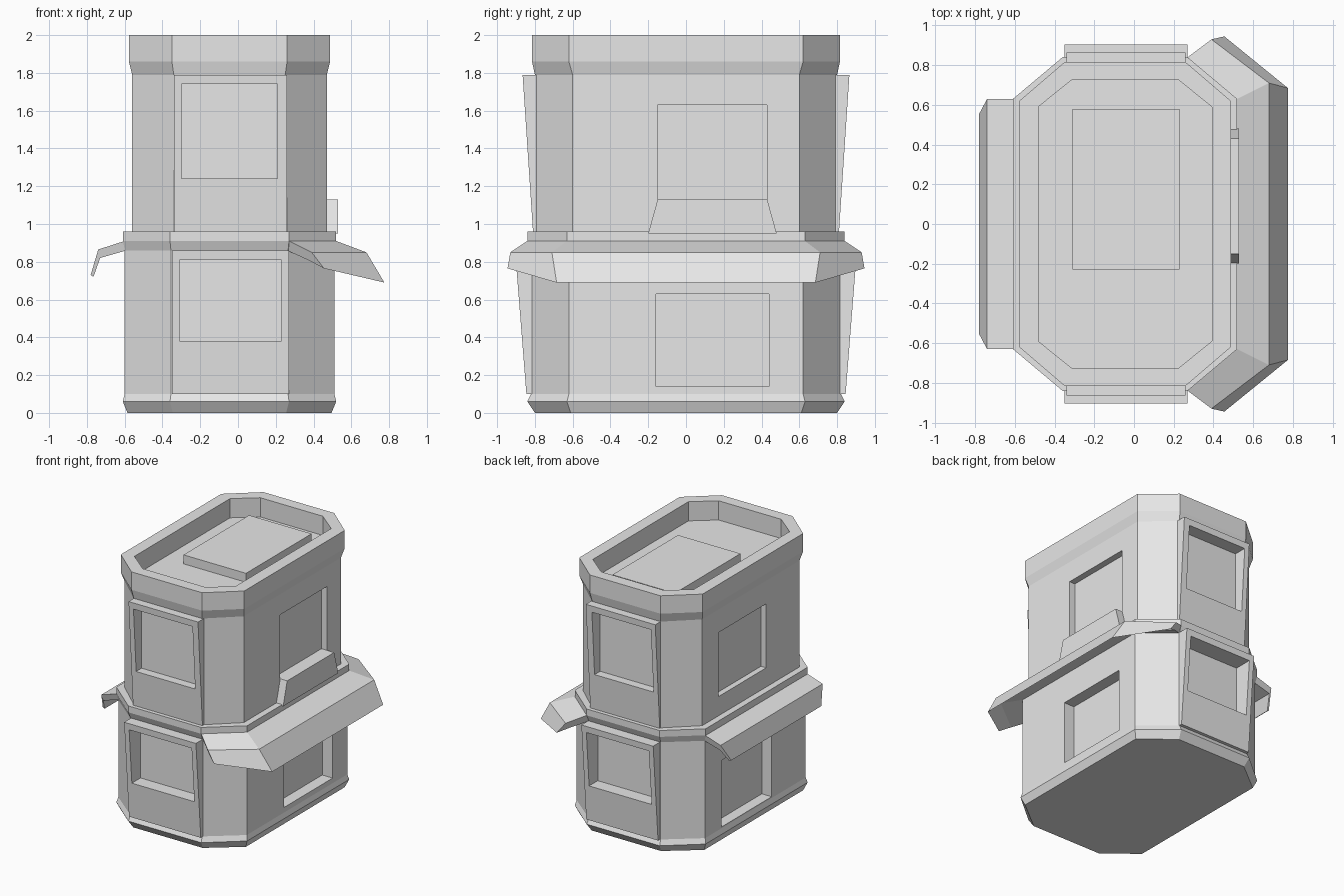
import bpy, bmesh

CX = -0.045  # centre of the octagonal plan

cube = bpy.data.objects.get("Cube")
if cube:
    bpy.data.objects.remove(cube)

stone = bpy.data.materials.new("light grey")
stone.use_nodes = True
stone.diffuse_color = (0.8, 0.8, 0.8, 1)
stone.node_tree.nodes["Principled BSDF"].inputs["Base Color"].default_value = (0.8, 0.8, 0.8, 1)


def loft(name, sections):
    """Skin a row of closed sections and cap both ends."""
    bm = bmesh.new()
    rows = [[bm.verts.new(p) for p in s] for s in sections]
    for a, b in zip(rows, rows[1:]):
        for i in range(len(a)):
            j = (i + 1) % len(a)
            bm.faces.new((a[i], a[j], b[j], b[i]))
    bm.faces.new(rows[0])
    bm.faces.new(rows[-1])
    bmesh.ops.recalc_face_normals(bm, faces=bm.faces)
    mesh = bpy.data.meshes.new(name)
    bm.to_mesh(mesh)
    bm.free()
    mesh.materials.append(stone)
    obj = bpy.data.objects.new(name, mesh)
    bpy.context.collection.objects.link(obj)
    return obj


def octagon(hx, hy, fx, fy, z):
    """Chamfered rectangle: half sizes, then half lengths of its straight edges."""
    quarter = [(hx, fy), (fx, hy)]
    pts = quarter + [(-x, y) for x, y in reversed(quarter)]
    pts += [(-x, -y) for x, y in pts]
    return [(CX + x, y, z) for x, y in pts]


def box(name, x0, x1, y0, y1, z0, z1):
    return loft(name, [[(x0, y0, z), (x1, y0, z), (x1, y1, z), (x0, y1, z)] for z in (z0, z1)])


def carve(obj, cutters):
    """Cut recesses and keep the evaluated result."""
    for c in cutters:
        mod = obj.modifiers.new("recess", 'BOOLEAN')
        mod.operation, mod.solver, mod.object = 'DIFFERENCE', 'EXACT', c
    graph = bpy.context.evaluated_depsgraph_get()
    mesh = bpy.data.meshes.new_from_object(obj.evaluated_get(graph))
    obj.modifiers.clear()
    obj.data = mesh


# Two-storey body: plinth, lower wall, belt course, upper wall, parapet, sunken roof
body = loft("building_body", [
    octagon(0.54, 0.80, 0.30, 0.61, 0.0),
    octagon(0.565, 0.84, 0.315, 0.63, 0.06),
    octagon(0.555, 0.82, 0.31, 0.62, 0.10),
    octagon(0.555, 0.82, 0.31, 0.62, 0.86),
    octagon(0.565, 0.84, 0.315, 0.63, 0.91),
    octagon(0.565, 0.84, 0.315, 0.63, 0.96),
    octagon(0.515, 0.80, 0.295, 0.60, 0.96),
    octagon(0.515, 0.80, 0.295, 0.60, 1.79),
    octagon(0.533, 0.815, 0.305, 0.62, 1.86),
    octagon(0.533, 0.815, 0.305, 0.62, 2.0),
    octagon(0.437, 0.725, 0.27, 0.59, 2.0),
    octagon(0.437, 0.725, 0.27, 0.59, 1.85),
])

# Side windows and side doorway
cutters = [
    box("cutter", 0.42, 1, -0.15, 0.43, 1.13, 1.63),
    box("cutter", 0.42, 1, -0.16, 0.44, 0.14, 0.63),
    box("cutter", -1, -0.515, -0.19, 0.40, 1.11, 1.61),
    box("cutter", -1, -0.515, -0.20, 0.42, 0.11, 0.63),
]

# Leaning window bays on the front and back of both storeys
for end, s in (("front", -1), ("back", 1)):
    for level, x0, x1, z0, z1, y0, y1, hole in (
            ("lower", -0.35, 0.27, 0.10, 0.86, 0.845, 0.905, (-0.31, 0.23, 0.38, 0.81)),
            ("upper", -0.34, 0.26, 0.96, 1.79, 0.81, 0.865, (-0.30, 0.21, 1.24, 1.74))):
        inner = 0.79
        side = [(inner, z0), (y0, z0), (y1, z1), (inner, z1)]
        bay = loft(f"{end}_{level}_window_bay", [[(x, s * y, z) for y, z in side] for x in (x0, x1)])
        a, b, c, d = hole
        cut = box("cutter", a, b, *sorted((s * 0.76, s * 1.1)), c, d)
        carve(bay, [cut])
        cutters.append(cut)

carve(body, cutters)
for c in cutters:
    bpy.data.objects.remove(c)

# Roof hatch
box("roof_hatch", -0.31, 0.23, -0.23, 0.58, 1.84, 1.92)

# Sloped-end sill under the upper side window
loft("window_sill", [[(x, -0.20, 0.95), (x, 0.48, 0.95), (x, 0.43, 1.13), (x, -0.15, 1.13)]
                     for x in (0.45, 0.53)])

# Large canopy wrapping both chamfered corners
tip = [(0.27, 0.84, 0.91), (0.39, 0.93, 0.85), (0.455, 0.945, 0.765),
       (0.38, 0.90, 0.805), (0.26, 0.81, 0.86)]
corner = [(0.52, 0.63, 0.91), (0.68, 0.71, 0.85), (0.775, 0.685, 0.69),
          (0.66, 0.68, 0.80), (0.50, 0.61, 0.86)]


def flip(section):
    return [(x, -y, z) for x, y, z in section]


loft("large_canopy", [tip, corner, flip(corner), flip(tip)])

# Small straight canopy on the other side
edge = [(-0.60, 0.63, 0.91), (-0.74, 0.63, 0.865), (-0.78, 0.555, 0.73),
        (-0.765, 0.555, 0.72), (-0.73, 0.62, 0.82), (-0.59, 0.62, 0.86)]
loft("small_canopy", [edge, flip(edge)])
